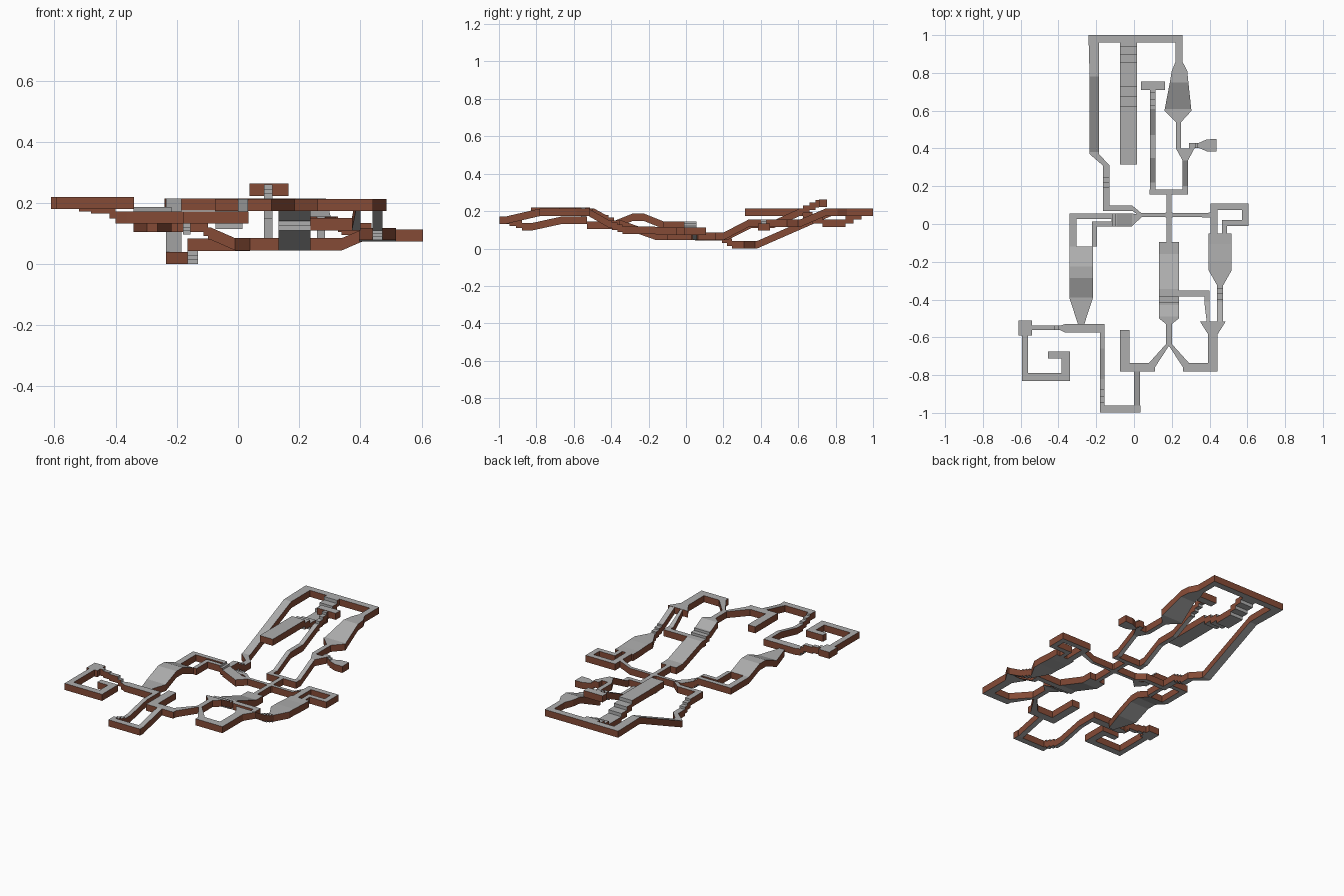
import bpy, bmesh

T = 0.04  # thickness of every walkway


def material(name, col):
    m = bpy.data.materials.new(name)
    m.diffuse_color = (*col, 1)
    return m


GREY = material("stone_grey", (0.42, 0.42, 0.42))
BROWN = material("brick_brown", (0.235, 0.07, 0.037))


def finish(name, bm):
    bmesh.ops.recalc_face_normals(bm, faces=bm.faces)
    me = bpy.data.meshes.new(name)
    bm.to_mesh(me)
    bm.free()
    me.materials.append(GREY)
    me.materials.append(BROWN)
    bpy.context.collection.objects.link(bpy.data.objects.new(name, me))


def prism(bm, pts, z):
    """Flat slab from an outline: grey floor and underside, brown walls."""
    lo = [bm.verts.new((x, y, z - T)) for x, y in pts]
    hi = [bm.verts.new((x, y, z)) for x, y in pts]
    bm.faces.new(hi)
    bm.faces.new(lo[::-1])
    for i in range(len(pts)):
        j = (i + 1) % len(pts)
        bm.faces.new((lo[i], lo[j], hi[j], hi[i])).material_index = 1


def flats(name, z, rects=(), polys=()):
    bm = bmesh.new()
    for x1, y1, x2, y2 in rects:
        prism(bm, [(x1, y1), (x2, y1), (x2, y2), (x1, y2)], z)
    for p in polys:
        prism(bm, p, z)
    finish(name, bm)


def run(name, axis, stations):
    """Sloping or stepped corridor; station = (distance, edge a, edge b, top z).
    Two stations at one distance make a grey riser."""
    bm = bmesh.new()
    rings = []
    for t, a, b, z in stations:
        co = [(a, t), (b, t)] if axis == 'y' else [(t, a), (t, b)]
        rings.append([bm.verts.new((*co[i], h)) for i, h in
                      ((0, z - T), (1, z - T), (1, z), (0, z))])
    for k in range(len(rings) - 1):
        p, q = rings[k], rings[k + 1]
        for i in range(4):
            j = (i + 1) % 4
            f = bm.faces.new((p[i], p[j], q[j], q[i]))
            f.material_index = i % 2
    for r in (rings[0], rings[-1]):
        bm.faces.new(r).material_index = 1
    finish(name, bm)


def stairs(a, b, t0, t1, z0, z1, n):
    """Stations for n equal risers between t0 and t1."""
    out = [(t0, a, b, z0)]
    for i in range(n):
        t = t0 + (t1 - t0) * (i + 0.5) / n
        out += [(t, a, b, z0 + (z1 - z0) * i / n),
                (t, a, b, z0 + (z1 - z0) * (i + 1) / n)]
    return out + [(t1, a, b, z1)]


# --- central crossing and its arms
flats("crossing", 0.085,
      [(0.04, 0.037, 0.165, 0.057), (0.205, 0.037, 0.34, 0.057),
       (0.172, 0.065, 0.198, 0.155), (0.172, -0.095, 0.198, 0.03)],
      [[(0.165, 0.037), (0.172, 0.03), (0.198, 0.03), (0.205, 0.037),
        (0.205, 0.057), (0.198, 0.065), (0.172, 0.065), (0.165, 0.057)]])

# --- north-west loop: low passage, long ramp, back corridor
flats("northwest_passage", 0.083, [(-0.165, 0.07, -0.01, 0.098), (-0.165, 0.098, -0.13, 0.18)],
      [[(-0.01, 0.07), (0.025, 0.047), (0.04, 0.047), (0.04, 0.057), (-0.01, 0.098)]])
run("northwest_stairs", 'y', stairs(-0.165, -0.13, 0.18, 0.26, 0.083, 0.04, 3)
    + [(0.31, -0.165, -0.13, 0.04), (0.37, -0.235, -0.185, 0.04),
       (0.38, -0.235, -0.185, 0.04), (0.78, -0.235, -0.185, 0.215),
       (0.96, -0.24, -0.185, 0.215)])
flats("back_corridor", 0.215, [(-0.24, 0.96, 0.256, 1.0)])

# --- hanging stepped hall off the back corridor
M = (-0.073, 0.015)
run("stepped_hall", 'y', [(0.315, *M, 0.215), (0.6, *M, 0.215)]
    + stairs(*M, 0.6, 0.755, 0.215, 0.155, 3)
    + stairs(*M, 0.83, 0.96, 0.155, 0.215, 3))

# --- north fork
flats("north_fork", 0.085, [(0.083, 0.155, 0.285, 0.182)])
N = (0.085, 0.113)
run("north_ramp", 'y', [(0.182, *N, 0.085), (0.22, *N, 0.085), (0.35, *N, 0.15),
                        (0.47, *N, 0.15), (0.61, *N, 0.215)]
    + stairs(*N, 0.61, 0.71, 0.215, 0.26, 3))
flats("north_end_room", 0.263, [(0.037, 0.71, 0.165, 0.755)])
E = (0.258, 0.285)
run("northeast_ramp", 'y', [(0.182, *E, 0.085), (0.2, *E, 0.085), (0.335, *E, 0.155)])
flats("northeast_junction", 0.155, [(0.222, 0.4, 0.25, 0.54)],
      [[(0.258, 0.335), (0.285, 0.335), (0.32, 0.4), (0.32, 0.43), (0.29, 0.43),
        (0.29, 0.4), (0.222, 0.4)]])
run("side_room_stairs", 'x', stairs(0.402, 0.43, 0.32, 0.345, 0.155, 0.135, 2)
    + [(0.385, 0.385, 0.448, 0.135), (0.437, 0.385, 0.45, 0.135)])
run("northeast_hall", 'y', [(0.54, 0.222, 0.25, 0.155), (0.6, 0.16, 0.305, 0.155),
                            (0.61, 0.163, 0.303, 0.155), (0.75, 0.19, 0.288, 0.215),
                            (0.81, 0.2, 0.282, 0.215), (0.86, 0.22, 0.256, 0.215),
                            (0.96, 0.22, 0.256, 0.215)])

# --- east rooms
run("east_ramp", 'x', [(0.34, 0.037, 0.057, 0.085), (0.405, 0.033, 0.06, 0.113)])
flats("east_loop", 0.113, [(0.405, -0.05, 0.442, 0.108), (0.442, 0.075, 0.605, 0.108),
                           (0.573, -0.01, 0.605, 0.075), (0.467, -0.01, 0.573, 0.02),
                           (0.467, -0.05, 0.493, -0.01)])
S = (0.44, 0.472)
run("east_hall", 'y', [(-0.05, 0.395, 0.517, 0.113), (-0.105, 0.395, 0.517, 0.113),
                       (-0.196, 0.395, 0.517, 0.118), (-0.245, 0.395, 0.517, 0.118),
                       (-0.325, *S, 0.118)]
    + stairs(*S, -0.325, -0.41, 0.118, 0.15, 3) + [(-0.52, *S, 0.213)])

# --- south ramp and connecting passage
C = (0.133, 0.237)
run("south_ramp", 'y', [(-0.095, *C, 0.085), (-0.16, *C, 0.085), (-0.345, *C, 0.15)]
    + stairs(*C, -0.37, -0.43, 0.15, 0.18, 2)
    + [(-0.49, *C, 0.213), (-0.5, *C, 0.213), (-0.53, 0.17, 0.2, 0.213),
       (-0.61, 0.17, 0.2, 0.213)])
flats("southeast_passage", 0.15, [(0.237, -0.385, 0.4, -0.352)])
run("southeast_ramp", 'y', [(-0.385, 0.372, 0.4, 0.15), (-0.41, 0.372, 0.4, 0.15),
                            (-0.52, 0.385, 0.4, 0.213)])

# --- mirrored legs of the south fork and the rooms they reach
legs = [[(0.185 + s * dx, y) for dx, y in
         ((0, -0.61), (0.015, -0.61), (0.015, -0.635), (0.105, -0.735),
          (0.075, -0.78), (0.075, -0.76), (0, -0.645))] for s in (-1, 1)]
flats("south_fork", 0.213,
      [(0.26, -0.782, 0.442, -0.735), (0.393, -0.735, 0.442, -0.585),
       (-0.075, -0.782, 0.11, -0.735), (-0.075, -0.735, -0.025, -0.562)],
      legs + [[(0.35, -0.517), (0.393, -0.585), (0.442, -0.585), (0.485, -0.517)]])
run("front_ramp", 'y', [(-0.782, 0.0, 0.033, 0.213), (-0.96, 0.0, 0.033, 0.172)])
flats("front_corridor", 0.172, [(-0.18, -0.998, 0.035, -0.96)])

# --- south-west passage, crossroads and hooked terrace
W = (-0.18, -0.155)
run("southwest_ramp", 'y', stairs(*W, -0.96, -0.86, 0.172, 0.137, 3)
    + [(-0.82, *W, 0.137), (-0.66, *W, 0.172), (-0.575, *W, 0.172)])
flats("southwest_crossroads", 0.172, [(-0.365, -0.575, -0.155, -0.53)])
V = (-0.562, -0.538)
run("terrace_stairs", 'x', [(-0.365, -0.575, -0.53, 0.172), (-0.39, *V, 0.172)]
    + stairs(*V, -0.39, -0.43, 0.172, 0.205, 2)
    + stairs(*V, -0.46, -0.54, 0.205, 0.22, 2))
flats("hooked_terrace", 0.22,
      [(-0.612, -0.59, -0.54, -0.512), (-0.594, -0.79, -0.56, -0.59),
       (-0.594, -0.83, -0.34, -0.79), (-0.383, -0.79, -0.34, -0.675),
       (-0.455, -0.712, -0.383, -0.675)])

# --- west hump hall and the twin corridors back to the crossing
run("west_hall", 'y', [(-0.53, -0.297, -0.263, 0.145), (-0.39, -0.342, -0.217, 0.145),
                       (-0.285, -0.342, -0.217, 0.187), (-0.225, -0.342, -0.217, 0.187),
                       (-0.12, -0.342, -0.217, 0.145)])
flats("west_corridors", 0.145,
      [(-0.342, -0.12, -0.305, 0.055), (-0.305, 0.027, -0.12, 0.055),
       (-0.222, -0.12, -0.197, 0.013), (-0.197, -0.012, -0.12, 0.013)])
run("west_ramp", 'x', stairs(-0.012, 0.055, -0.12, -0.09, 0.145, 0.12, 2)
    + [(-0.01, -0.012, 0.055, 0.085), (0.04, 0.037, 0.05, 0.085)])
